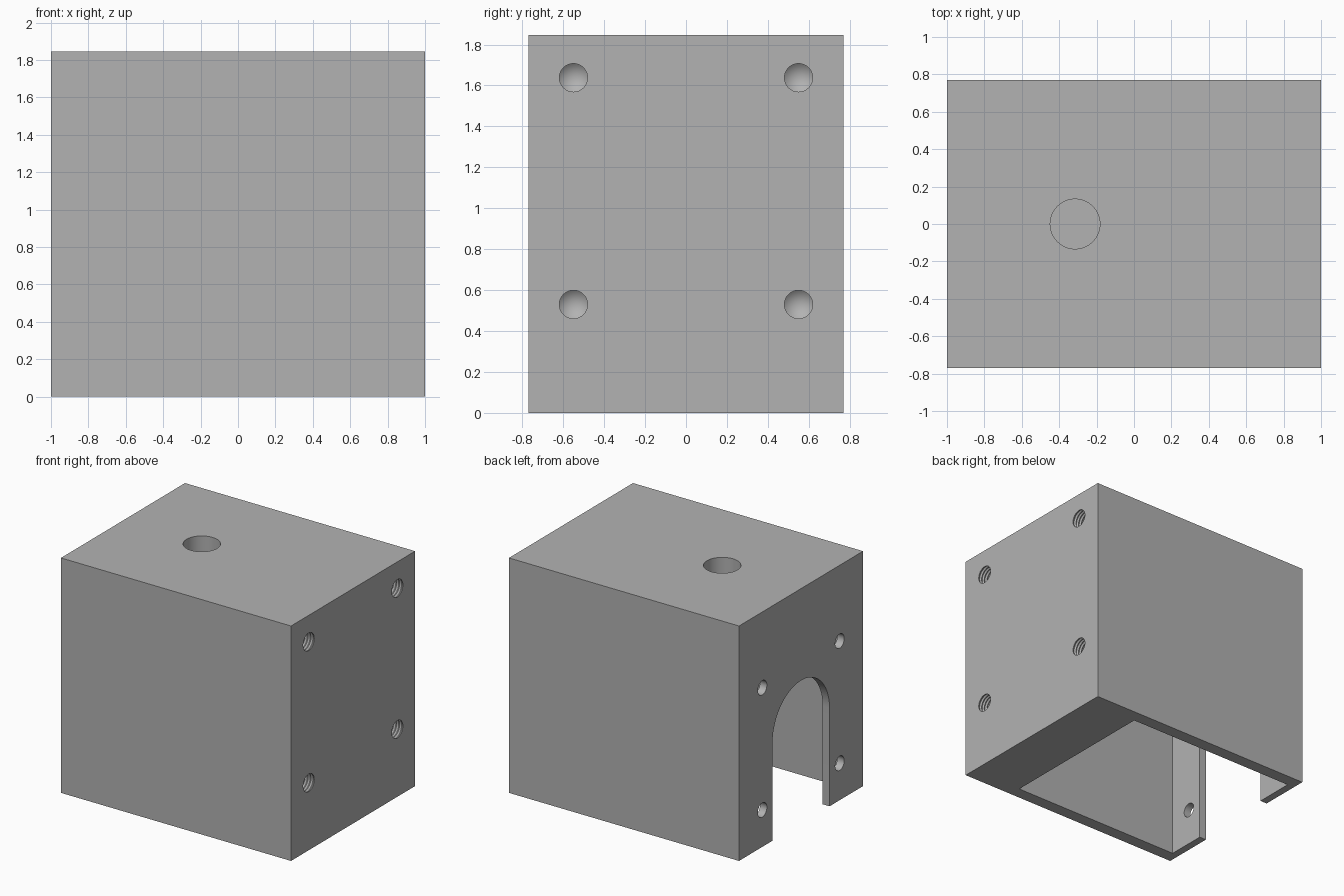
import bpy, bmesh
from math import sin, cos, pi, radians
from mathutils import Matrix

cube = bpy.data.objects.get("Cube")
if cube:
    bpy.data.objects.remove(cube, do_unlink=True)

LENGTH, WIDTH, HEIGHT = 2.0, 1.54, 1.846
SHAFT_Z = 0.77      # height of the motor axis
FACE_WALL = 0.06    # thin wall carrying the arch

grey = bpy.data.materials.new("plain grey")
grey.use_nodes = True
colour = (0.448, 0.448, 0.448, 1)
grey.diffuse_color = colour
grey.node_tree.nodes["Principled BSDF"].inputs["Base Color"].default_value = colour


def make_object(name, bm):
    bmesh.ops.recalc_face_normals(bm, faces=bm.faces)
    mesh = bpy.data.meshes.new(name)
    bm.to_mesh(mesh)
    bm.free()
    mesh.materials.append(grey)
    obj = bpy.data.objects.new(name, mesh)
    bpy.context.collection.objects.link(obj)
    return obj


def box(name, low, high):
    bm = bmesh.new()
    bmesh.ops.create_cube(bm, size=1)
    for v in bm.verts:
        v.co = [a + (b - a) * (c + 0.5) for a, b, c in zip(low, high, v.co)]
    return make_object(name, bm)


def lathe(name, profile, matrix, sides=48):
    """Solid turned about local z from (radius, depth) points; depth runs along +z."""
    bm = bmesh.new()
    rings = [[bm.verts.new((r * cos(2 * pi * i / sides), r * sin(2 * pi * i / sides), d))
              for i in range(sides)] for r, d in profile if r > 0]
    for a, b in zip(rings, rings[1:]):
        for i in range(sides):
            j = (i + 1) % sides
            bm.faces.new((a[i], a[j], b[j], b[i]))
    bm.faces.new(rings[0])
    if profile[-1][0] == 0:     # pointed end
        tip = bm.verts.new((0, 0, profile[-1][1]))
        for i in range(sides):
            bm.faces.new((rings[-1][i], rings[-1][(i + 1) % sides], tip))
    else:
        bm.faces.new(rings[-1])
    bm.transform(matrix)
    return make_object(name, bm)


def arch(name, radius, spring_z, x0, x1, steps=40):
    """Round-topped doorway prism running along x."""
    outline = [(radius, -0.1)]
    outline += [(radius * cos(pi * i / steps), spring_z + radius * sin(pi * i / steps))
                for i in range(steps + 1)]
    outline.append((-radius, -0.1))
    bm = bmesh.new()
    face = bm.faces.new([bm.verts.new((x0, y, z)) for y, z in outline])
    extruded = bmesh.ops.extrude_face_region(bm, geom=[face])["geom"]
    moved = [g for g in extruded if isinstance(g, bmesh.types.BMVert)]
    bmesh.ops.translate(bm, vec=(x1 - x0, 0, 0), verts=moved)
    return make_object(name, bm)


def carve(target, cutter):
    cutter.hide_render = True
    mod = target.modifiers.new("carve", 'BOOLEAN')
    mod.operation, mod.solver, mod.object = 'DIFFERENCE', 'EXACT', cutter
    bpy.ops.object.select_all(action='DESELECT')
    bpy.context.view_layer.objects.active = target
    target.select_set(True)
    bpy.ops.object.modifier_apply(modifier=mod.name)
    bpy.data.objects.remove(cutter, do_unlink=True)


# Solid block
block = box("motor_housing", (-LENGTH / 2, -WIDTH / 2, 0), (LENGTH / 2, WIDTH / 2, HEIGHT))

# Motor pocket, open underneath
carve(block, box("pocket", (-LENGTH / 2 + FACE_WALL, -0.67, -0.1), (0.56, 0.67, 1.43)))

# Arched slot through the thin wall
carve(block, arch("slot", 0.354, SHAFT_Z, -1.1, -0.8))

# Blind round hole in the top
carve(block, lathe("top_hole", [(0.133, -0.1), (0.133, 0.31)],
                   Matrix.Translation((-0.315, 0, HEIGHT)) @ Matrix.Rotation(pi, 4, 'X'), 64))

# Four screw holes around the slot
turn_in = Matrix.Rotation(pi / 2, 4, 'Y')
for y in (-0.48, 0.48):
    for z in (SHAFT_Z - 0.48, SHAFT_Z + 0.48):
        carve(block, lathe("screw_hole", [(0.056, -0.1), (0.056, 0.15)],
                           Matrix.Translation((-LENGTH / 2, y, z)) @ turn_in, 32))

# Four threaded blind holes with drill-point ends
PITCH, TURNS = 0.025, 12
thread = [(0.069, -0.05), (0.069, 0.004)]
for t in range(TURNS):
    start = 0.004 + t * PITCH
    thread += [(0.078, start + PITCH * 0.45), (0.078, start + PITCH * 0.55), (0.069, start + PITCH)]
thread.append((0, thread[-1][1] + 0.04))
for y in (-0.55, 0.55):
    for z in (0.53, 1.638):
        carve(block, lathe("threaded_hole", thread,
                           Matrix.Translation((LENGTH / 2, y, z)) @ turn_in.inverted(), 32))

# Smooth the bores, keep machined edges crisp
bpy.ops.object.select_all(action='DESELECT')
block.select_set(True)
bpy.context.view_layer.objects.active = block
bpy.ops.object.shade_smooth_by_angle(angle=radians(25))
